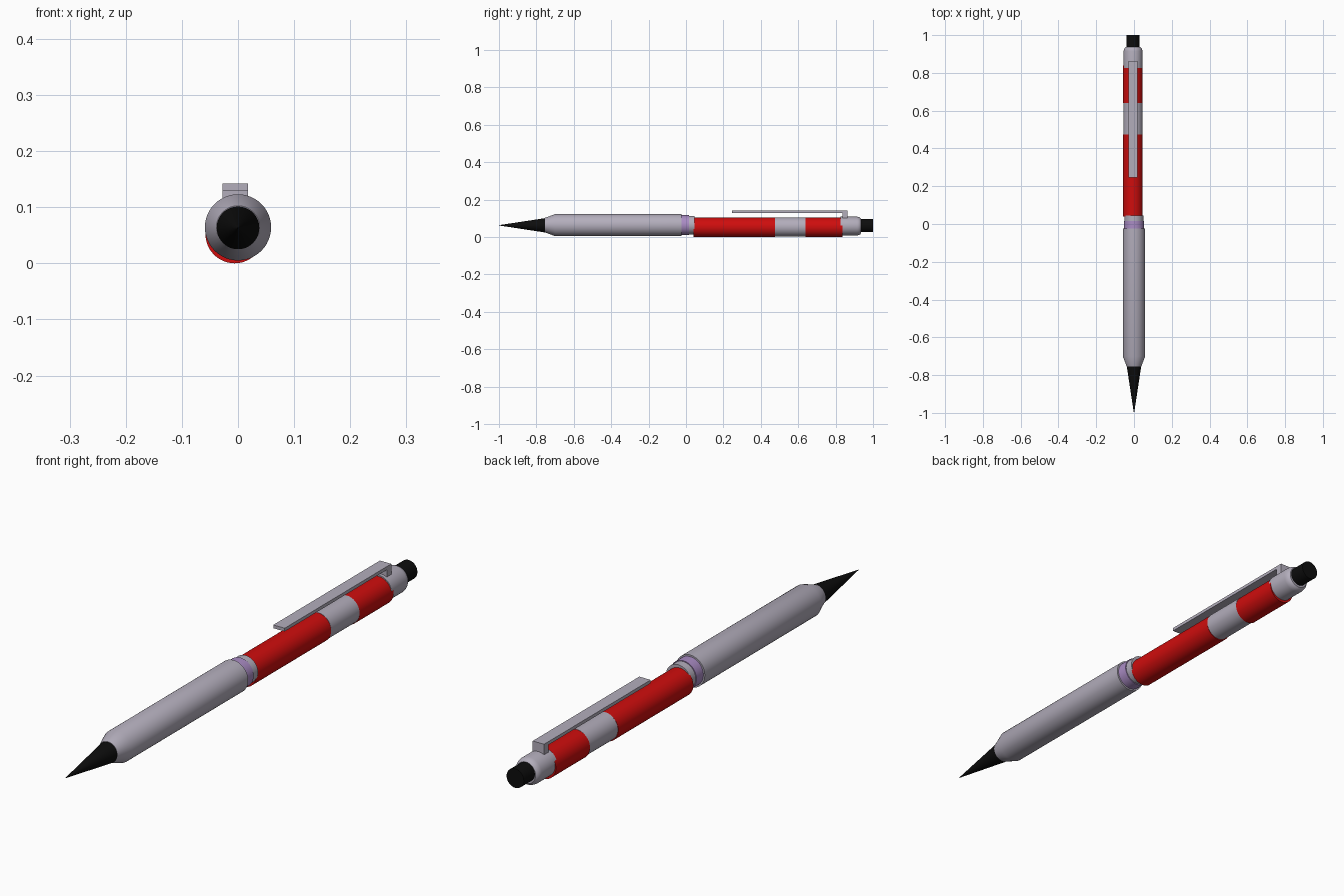
import bpy, bmesh, math

if "Cube" in bpy.data.objects:
    bpy.data.objects.remove(bpy.data.objects["Cube"])


def material(name, rgb):
    m = bpy.data.materials.new(name)
    m.diffuse_color = (*rgb, 1)
    m.use_nodes = True
    m.node_tree.nodes["Principled BSDF"].inputs["Base Color"].default_value = m.diffuse_color
    return m


GREY = material("satin_grey", (0.45, 0.42, 0.50))
RED = material("red", (0.62, 0.004, 0.004))
BLACK = material("black", (0.004, 0.004, 0.004))
PURPLE = material("light_purple", (0.40, 0.26, 0.55))


def finish(name, bm, mat):
    bmesh.ops.remove_doubles(bm, verts=bm.verts, dist=1e-6)
    bmesh.ops.recalc_face_normals(bm, faces=bm.faces)
    me = bpy.data.meshes.new(name)
    bm.to_mesh(me)
    bm.free()
    me.materials.append(mat)
    ob = bpy.data.objects.new(name, me)
    bpy.context.collection.objects.link(ob)
    return ob


def turned(name, mat, cx, cz, profile, n=48):
    """Solid of (y, radius) pairs turned about an axis along y."""
    bm = bmesh.new()
    rings = [[bm.verts.new((cx + r * math.cos(2 * math.pi * i / n), y,
                            cz + r * math.sin(2 * math.pi * i / n)))
              for i in range(n)] for y, r in profile]
    for a, b in zip(rings, rings[1:]):
        for i in range(n):
            j = (i + 1) % n
            bm.faces.new((a[i], a[j], b[j], b[i]))
    bm.faces.new(rings[0])
    bm.faces.new(rings[-1])
    ob = finish(name, bm, mat)
    bpy.context.view_layer.objects.active = ob
    ob.select_set(True)
    bpy.ops.object.shade_smooth_by_angle(angle=math.radians(30))
    ob.select_set(False)
    return ob


# Front half: tip, grip, collar
turned("tip", BLACK, 0, 0.063, [(-1.0, 0.0008), (-0.755, 0.038)])
turned("grip", GREY, 0, 0.064, [(-0.755, 0.0385), (-0.70, 0.059), (-0.025, 0.059)])
turned("collar_ring", PURPLE, 0, 0.064, [(-0.03, 0.053), (0.015, 0.053)])
turned("collar", GREY, 0, 0.064, [(0.01, 0.05), (0.045, 0.05)])

# Rear half sits slightly off the grip's axis
turned("barrel_lower", RED, -0.006, 0.052, [(0.04, 0.052), (0.475, 0.052)])
turned("barrel_band", GREY, -0.005, 0.054, [(0.475, 0.051), (0.64, 0.051)])
turned("barrel_upper", RED, -0.006, 0.052, [(0.64, 0.052), (0.838, 0.052)])
turned("end_cap", GREY, -0.005, 0.059,
       [(0.826, 0.05), (0.915, 0.05), (0.925, 0.048), (0.932, 0.044), (0.936, 0.039)])
turned("push_button", BLACK, -0.006, 0.063, [(0.93, 0.035), (1.0, 0.035)])

# Clip: L-shaped side profile extruded across x
bm = bmesh.new()
side = [(0.245, 0.130), (0.838, 0.130), (0.838, 0.09), (0.864, 0.09),
        (0.864, 0.142), (0.245, 0.142)]
face = bm.faces.new([bm.verts.new((-0.028, y, z)) for y, z in side])
ext = bmesh.ops.extrude_face_region(bm, geom=[face])
for v in ext["geom"]:
    if isinstance(v, bmesh.types.BMVert):
        v.co.x = 0.018
finish("pocket_clip", bm, GREY)
